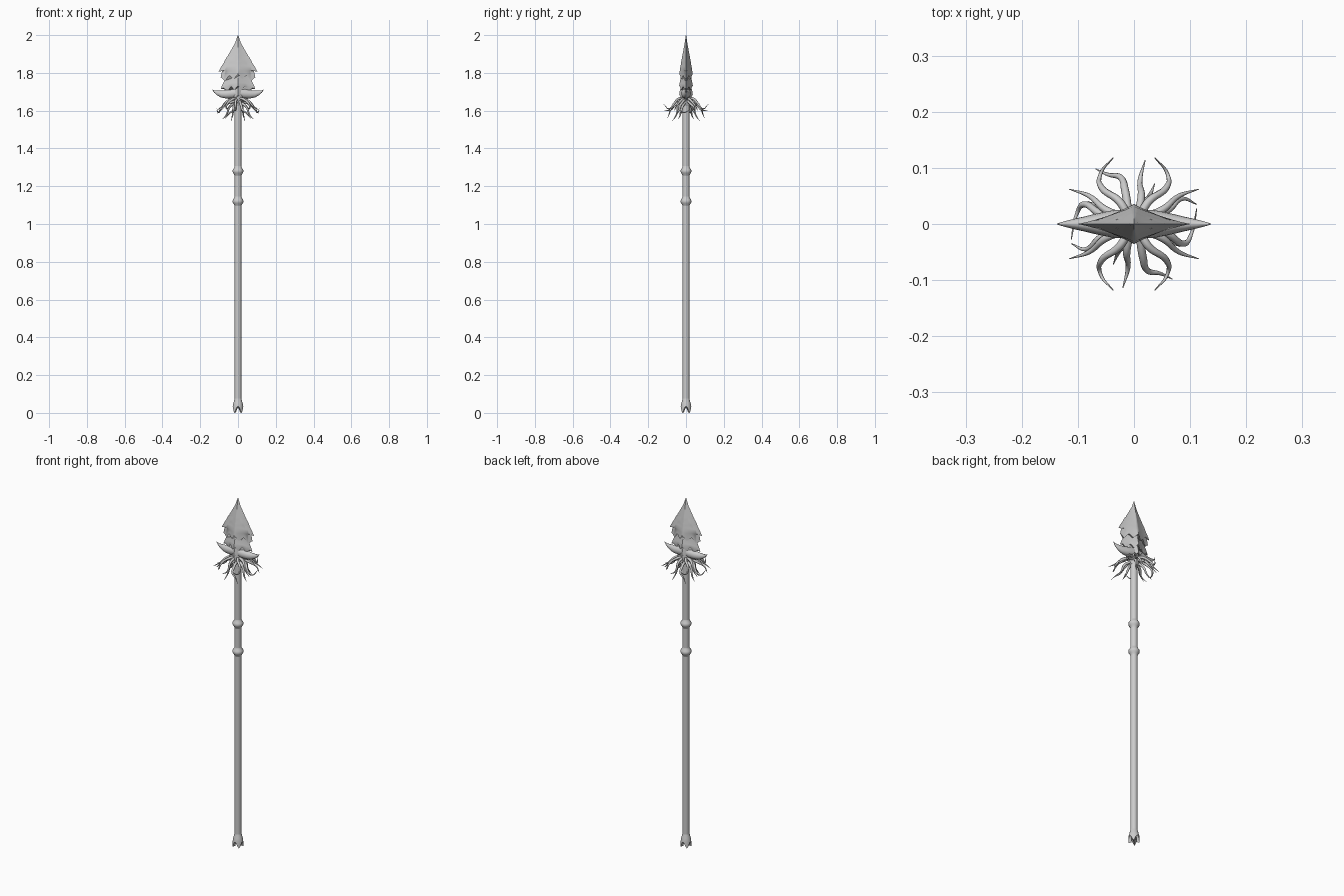
import bpy, bmesh, math
from math import sin, cos, pi


def finish(name, bm, angle=35):
    bmesh.ops.remove_doubles(bm, verts=bm.verts, dist=0.00005)
    bmesh.ops.recalc_face_normals(bm, faces=bm.faces)
    me = bpy.data.meshes.new(name)
    bm.to_mesh(me)
    bm.free()
    ob = bpy.data.objects.new(name, me)
    bpy.context.collection.objects.link(ob)
    bpy.ops.object.select_all(action='DESELECT')
    ob.select_set(True)
    bpy.context.view_layer.objects.active = ob
    bpy.ops.object.shade_smooth_by_angle(angle=math.radians(angle))
    return ob


def loft(bm, rings):
    """Skin closed rings of points and cap both ends."""
    vs = [[bm.verts.new(p) for p in r] for r in rings]
    n = len(vs[0])
    for a, b in zip(vs, vs[1:]):
        for i in range(n):
            bm.faces.new((a[i], a[(i + 1) % n], b[(i + 1) % n], b[i]))
    bm.faces.new(vs[0])
    bm.faces.new(vs[-1])


def lathe(name, profile, n=24, foot=None):
    bm = bmesh.new()
    rings = []
    for k, (r, z) in enumerate(profile):
        rings.append([(r * cos(2 * pi * i / n), r * sin(2 * pi * i / n),
                       z + (foot(2 * pi * i / n) if foot and k < 2 else 0)) for i in range(n)])
    loft(bm, rings)
    return finish(name, bm)


# shaft, grip rings and notched butt
lathe("shaft", [(0.018, 0.05), (0.018, 1.68)])
for i, z in enumerate((1.12, 1.28)):
    lathe(f"grip_ring_{i}", [(0.018, z - 0.026), (0.021, z - 0.016), (0.027, z - 0.009), (0.029, z),
                             (0.027, z + 0.009), (0.021, z + 0.016), (0.018, z + 0.026)])
lathe("butt", [(0.014, 0.004), (0.028, 0.0), (0.027, 0.042), (0.023, 0.056), (0.018, 0.075)],
      n=32, foot=lambda a: 0.034 * abs(cos(2 * a)) ** 1.5)


# armoured blade plates: rows of (half width, edge z, centre z, half thickness)
def plate(name, rows, amp, teeth):
    bm = bmesh.new()
    n = 24
    rings = []
    for k, (w, ze, zc, t) in enumerate(rows):
        ring = []
        for side in (1, -1):
            for i in range(n):
                u = side * (1 - 2 * i / n)
                a = abs(u)
                z = zc + (ze - zc) * a ** 1.5
                if k == len(rows) - 1:      # toothed lower rim
                    z -= amp * (0.5 - 0.5 * cos(2 * pi * teeth * a))
                ring.append((u * w, -side * t * (1 - a) ** 1.25, z))
        rings.append(ring)
    loft(bm, rings)
    return finish(name, bm, 50)


plate("blade_tip", [
    (0.001, 2.0, 2.0, 0.001), (0.016, 1.958, 1.958, 0.007), (0.036, 1.922, 1.925, 0.013),
    (0.052, 1.895, 1.90, 0.018), (0.058, 1.879, 1.89, 0.02), (0.057, 1.887, 1.885, 0.021),
    (0.070, 1.866, 1.87, 0.023), (0.078, 1.847, 1.86, 0.025), (0.076, 1.853, 1.855, 0.026),
    (0.089, 1.832, 1.84, 0.028), (0.102, 1.806, 1.825, 0.031), (0.084, 1.812, 1.81, 0.033),
    (0.092, 1.775, 1.792, 0.035)], 0.022, 2)
plate("blade_middle", [
    (0.066, 1.83, 1.83, 0.022), (0.068, 1.785, 1.785, 0.026), (0.074, 1.755, 1.765, 0.03),
    (0.084, 1.735, 1.75, 0.033), (0.092, 1.714, 1.742, 0.035), (0.074, 1.72, 1.732, 0.036)], 0.02, 2)
plate("blade_lower", [
    (0.055, 1.76, 1.76, 0.024), (0.058, 1.72, 1.72, 0.029), (0.066, 1.695, 1.70, 0.034),
    (0.06, 1.672, 1.685, 0.036)], 0.02, 2)

# curved side horns
for s, label in ((1, "right"), (-1, "left")):
    bm = bmesh.new()
    path = [(0.0, 1.695, 0.028, 0.026), (0.035, 1.69, 0.026, 0.025), (0.065, 1.687, 0.022, 0.019),
            (0.09, 1.688, 0.018, 0.013), (0.112, 1.694, 0.012, 0.008),
            (0.127, 1.702, 0.006, 0.004), (0.137, 1.711, 0.0008, 0.0008)]
    loft(bm, [[(s * x, t * cos(pi * i / 8), z + h * sin(pi * i / 8)) for i in range(16)]
              for x, z, h, t in path])
    finish("horn_" + label, bm)

# collar under the blade
lathe("collar", [(0.019, 1.625), (0.024, 1.64), (0.028, 1.66), (0.026, 1.69), (0.015, 1.71)])

# tendrils: half set, repeated by a half turn about the shaft
A = [(-.012, .018, 1.665), (-.026, .04, 1.662), (-.058, .065, 1.635), (-.06, .088, 1.61), (-.037, .118, 1.635)]
E = [(-.018, .012, 1.665), (-.05, .025, 1.655), (-.08, .05, 1.625), (-.115, .062, 1.60)]
paths = [
    A, [(-x, y, z) for x, y, z in A], E, [(-x, y, z) for x, y, z in E],
    [(.008, .018, 1.66), (.013, .05, 1.645), (.011, .08, 1.605), (.02, .114, 1.60)],
    [(-.01, .018, 1.65), (-.016, .06, 1.63), (-.024, .083, 1.605), (-.046, .088, 1.585), (-.068, .098, 1.56)],
    [(.018, .01, 1.65), (.06, .025, 1.635), (.085, .045, 1.61), (.112, .035, 1.585)],
    [(-.018, .003, 1.66), (-.06, .018, 1.645), (-.09, .035, 1.61), (-.102, .018, 1.59), (-.112, -.028, 1.61)],
    [(-.018, .008, 1.64), (-.045, .02, 1.62), (-.06, .03, 1.58), (-.082, .04, 1.555)],
    [(.008, .018, 1.645), (.02, .038, 1.63), (.028, .05, 1.58), (.037, .072, 1.545)],
]
for k, pts in enumerate(paths):
    for half, s in enumerate((1, -1)):
        cu = bpy.data.curves.new(f"tendril_{k}_{half}", 'CURVE')
        cu.dimensions = '3D'
        cu.bevel_depth = 0.0075
        cu.bevel_resolution = 2
        cu.resolution_u = 6
        cu.use_fill_caps = True
        sp = cu.splines.new('BEZIER')
        sp.bezier_points.add(len(pts) - 1)
        for i, (bp, (x, y, z)) in enumerate(zip(sp.bezier_points, pts)):
            bp.co = (s * x, s * y, z)
            bp.handle_left_type = bp.handle_right_type = 'AUTO'
            bp.radius = max(0.1, 1 - (i / (len(pts) - 1)) ** 2)
        bpy.context.collection.objects.link(bpy.data.objects.new(cu.name, cu))
